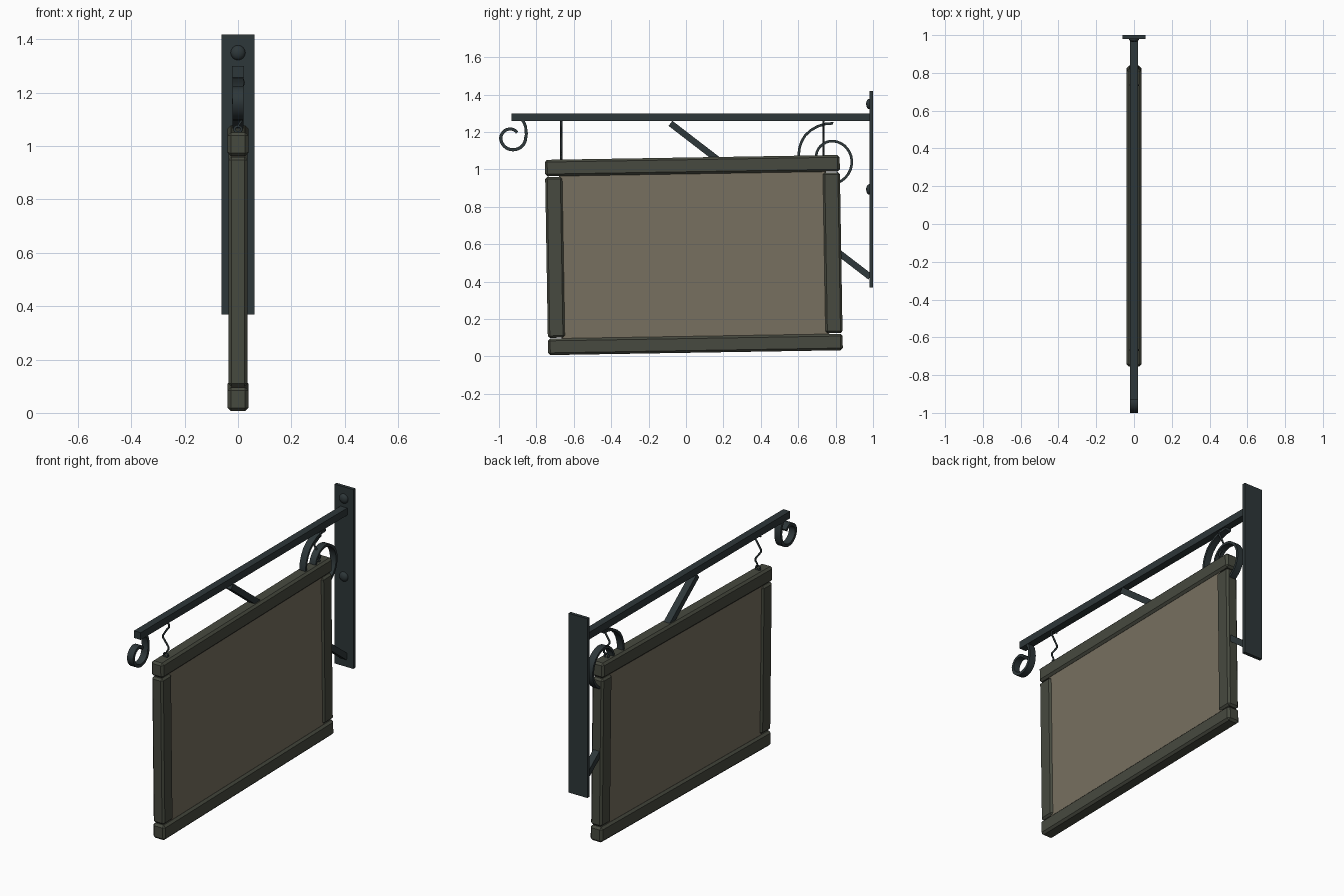
import bpy, bmesh, math
from mathutils import Matrix, Vector

if "Cube" in bpy.data.objects:
    bpy.data.objects.remove(bpy.data.objects["Cube"])


def material(name, rgb):
    m = bpy.data.materials.new(name)
    m.diffuse_color = (*rgb, 1)
    m.use_nodes = True
    m.node_tree.nodes["Principled BSDF"].inputs["Base Color"].default_value = m.diffuse_color
    return m


IRON = material("dark_iron", (0.027, 0.038, 0.041))
WOOD = material("frame_wood", (0.063, 0.068, 0.050))
BOARD = material("board_tan", (0.185, 0.160, 0.115))


def finish(name, bm, mat, smooth=False):
    bmesh.ops.recalc_face_normals(bm, faces=bm.faces)
    me = bpy.data.meshes.new(name)
    bm.to_mesh(me)
    bm.free()
    me.materials.append(mat)
    for p in me.polygons:
        p.use_smooth = smooth
    ob = bpy.data.objects.new(name, me)
    bpy.context.collection.objects.link(ob)
    return ob


def box(name, half, center, mat, bevel=0, frame=Matrix()):
    """Box from half sizes, optionally chamfered, placed in a local frame."""
    bm = bmesh.new()
    bmesh.ops.create_cube(bm, size=2)
    bmesh.ops.scale(bm, vec=half, verts=bm.verts)
    if bevel:
        bmesh.ops.bevel(bm, geom=bm.edges[:], offset=bevel, segments=1, affect='EDGES')
    bm.transform(frame @ Matrix.Translation(center))
    return finish(name, bm, mat)


def ribbon(name, center, keys, half_w, thick, step=12):
    """Flat strip rolled in the yz plane through (angle, radius) keys."""
    prof = []
    for (a0, r0), (a1, r1) in zip(keys, keys[1:]):
        n = max(1, round(abs(a1 - a0) / step))
        prof += [(a0 + (a1 - a0) * i / n, r0 + (r1 - r0) * i / n) for i in range(n)]
    prof.append(keys[-1])
    bm = bmesh.new()
    rings = []
    for a, r in prof:
        c, s = math.cos(math.radians(a)), math.sin(math.radians(a))
        rings.append([bm.verts.new((x, center[0] + c * (r + t), center[1] + s * (r + t)))
                      for x, t in ((-half_w, -thick / 2), (half_w, -thick / 2),
                                   (half_w, thick / 2), (-half_w, thick / 2))])
    for p, q in zip(rings, rings[1:]):
        for i in range(4):
            bm.faces.new((p[i], p[(i + 1) % 4], q[(i + 1) % 4], q[i]))
    bm.faces.new(rings[0])
    bm.faces.new(rings[-1])
    ob = finish(name, bm, IRON, True)
    bpy.ops.object.select_all(action='DESELECT')
    ob.select_set(True)
    bpy.context.view_layer.objects.active = ob
    bpy.ops.object.shade_smooth_by_angle(angle=math.radians(35))


def wire(name, y, pts, radius):
    """Thin bent wire in the xz plane."""
    cu = bpy.data.curves.new(name, 'CURVE')
    cu.dimensions = '3D'
    cu.bevel_depth = radius
    cu.bevel_resolution = 1
    cu.use_fill_caps = True
    sp = cu.splines.new('POLY')
    sp.points.add(len(pts) - 1)
    for p, (x, z) in zip(sp.points, pts):
        p.co = (x, y, z, 1)
    cu.materials.append(IRON)
    ob = bpy.data.objects.new(name, cu)
    bpy.context.collection.objects.link(ob)
    bpy.ops.object.select_all(action='DESELECT')
    ob.select_set(True)
    bpy.context.view_layer.objects.active = ob
    bpy.ops.object.convert(target='MESH')


# Wall plate and horizontal arm
box("wall_plate", (0.061, 0.01, 0.525), (0, 0.99, 0.893), IRON)
box("support_arm", (0.022, 0.957, 0.021), (0, 0.025, 1.279), IRON)

# Diagonal brace from arm to plate
a, b = Vector((0, -0.083, 1.246)), Vector((0, 0.985, 0.425))
d = b - a
tilt = Matrix.Translation((a + b) / 2) @ Matrix.Rotation(math.atan2(d.z, d.y), 4, 'X')
box("diagonal_brace", (0.02, d.length / 2, 0.017), (0, 0, 0), IRON, frame=tilt)

# Domed bolts on the plate
for i, z in enumerate((1.35, 0.893)):
    bm = bmesh.new()
    bmesh.ops.create_uvsphere(bm, u_segments=16, v_segments=8, radius=0.028)
    bm.transform(Matrix.Translation((0, 0.981, z)) @ Matrix.Diagonal((1, 0.65, 1, 1)))
    finish(f"plate_bolt_{i + 1}", bm, IRON, True)

# Decorative scrolls
ribbon("end_scroll", (-0.925, 1.17),
       [(62, 0.106), (30, 0.08), (0, 0.068), (-90, 0.065), (-180, 0.066),
        (-225, 0.056), (-275, 0.042), (-310, 0.034)], 0.02, 0.017)
ribbon("corner_scroll", (0.77, 1.05),
       [(85, 0.197), (135, 0.187), (180, 0.165), (270, 0.135), (300, 0.127),
        (360, 0.116), (450, 0.101), (540, 0.072), (600, 0.06)], 0.02, 0.014)

# Hanging hooks: upper eye, bent wire, small lower eye
for name, y, z0 in (("front_hook", -0.667, 1.055), ("rear_hook", 0.735, 1.075)):
    eye = [(0.021 * math.cos(math.radians(t)), 1.238 + 0.021 * math.sin(math.radians(t)))
           for t in range(150, -61, -30)]
    low = [(0.014 * math.cos(math.radians(t)), z0 + 0.008 + 0.012 * math.sin(math.radians(t)))
           for t in range(90, -271, -45)]
    wire(name, y, eye + [(-0.018, 1.175), (-0.018, 1.16), (0.016, 1.115),
                         (0.016, 1.1)] + low, 0.0055)

# Hanging sign: slightly tilted board inside four chamfered beams
sign = Matrix.Translation((0, 0.042, 0.542)) @ Matrix.Rotation(0.0165, 4, 'X')
box("sign_board", (0.026, 0.715, 0.45), (0, 0, 0), BOARD, frame=sign)
for s, rail, post in ((1, "top_rail", "rear_post"), (-1, "bottom_rail", "front_post")):
    box(rail, (0.039, 0.788, 0.044), (0, 0, 0.478 * s), WOOD, 0.012, sign)
    box(post, (0.036, 0.046, 0.430), (0, 0.742 * s, 0), WOOD, 0.011, sign)
